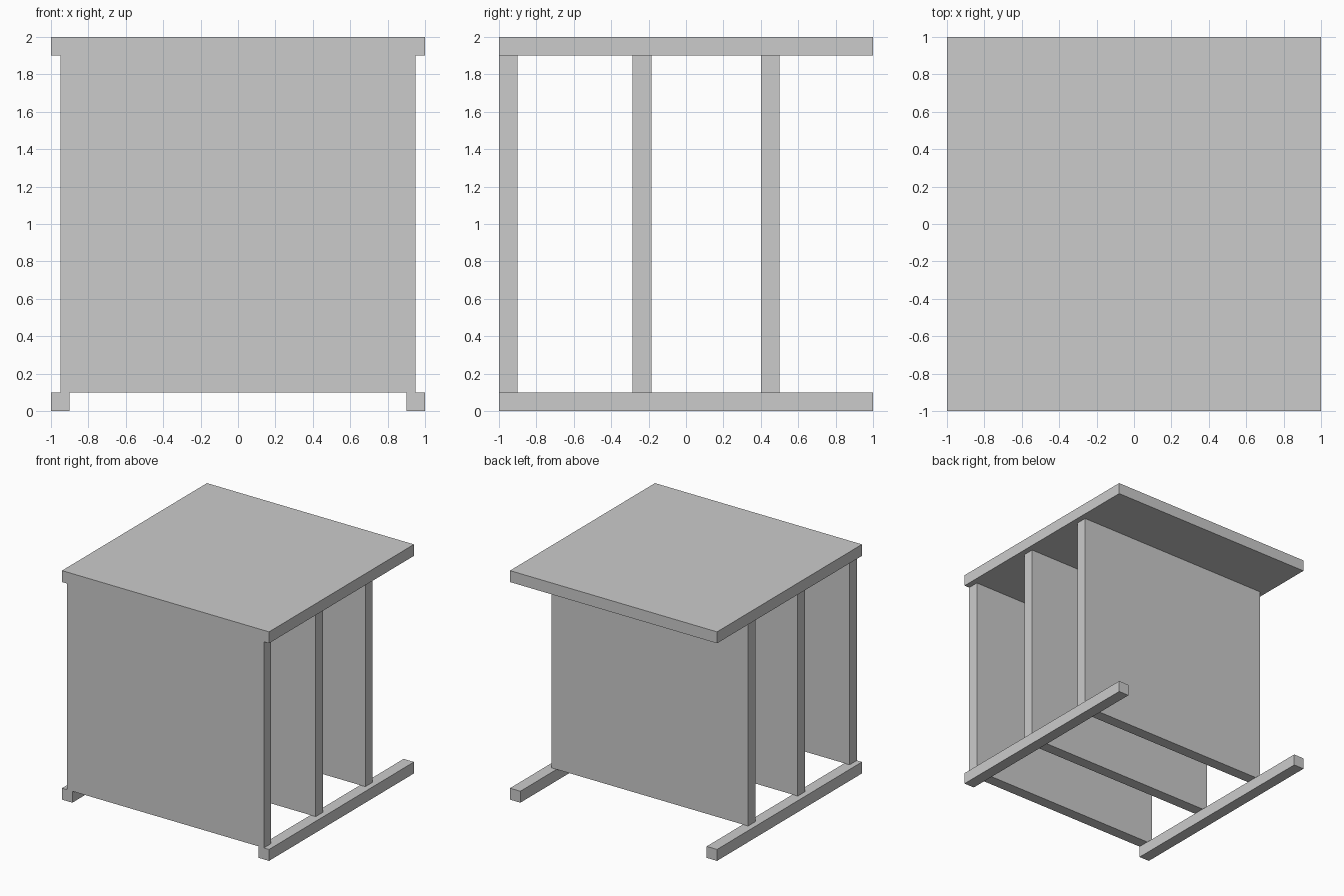
import bpy

if "Cube" in bpy.data.objects:
    bpy.data.objects.remove(bpy.data.objects["Cube"])


def box(name, x, y, z):
    """Add a box spanning the given (min, max) ranges."""
    spans = (x, y, z)
    bpy.ops.mesh.primitive_cube_add(size=1, location=[(a + b) / 2 for a, b in spans])
    obj = bpy.context.object
    obj.name = name
    obj.scale = [b - a for a, b in spans]
    bpy.ops.object.transform_apply(location=False, rotation=False, scale=True)
    return obj


# Top slab
box("top_slab", (-1, 1), (-1, 1), (1.9, 2))

# Two floor rails running front to back
for side, x in (("left", (-1, -0.9)), ("right", (0.9, 1))):
    box(side + "_floor_rail", x, (-1, 1), (0, 0.1))

# Three upright panels standing on the rails
for name, y in (("front", -0.95), ("middle", -0.235), ("rear", 0.45)):
    box(name + "_panel", (-0.95, 0.95), (y - 0.05, y + 0.05), (0.1, 1.9))
